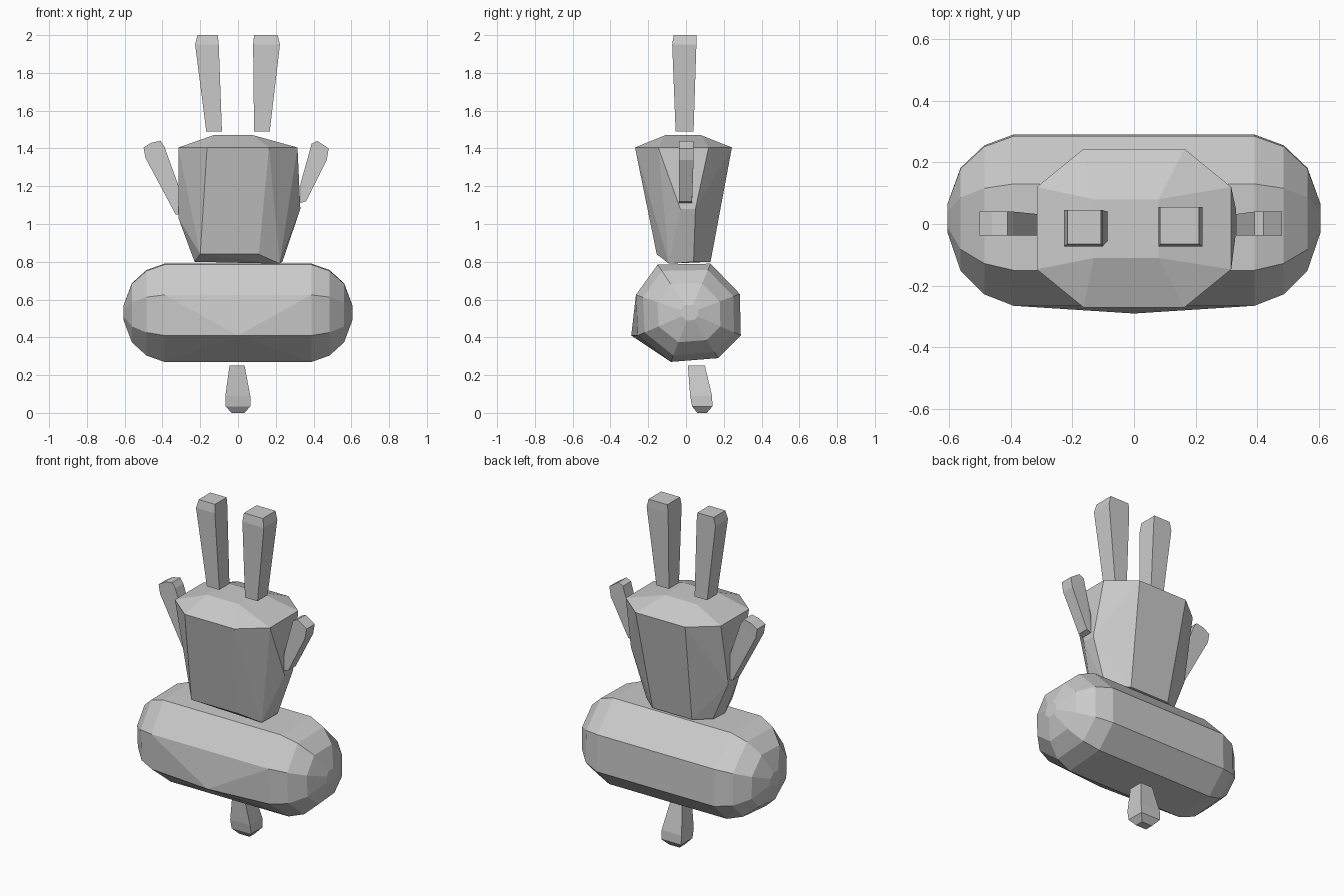
import bpy, bmesh

if "Cube" in bpy.data.objects:
    bpy.data.objects.remove(bpy.data.objects["Cube"])


def hull(name, points):
    """Faceted convex solid around a few cross-section points."""
    bm = bmesh.new()
    for p in points:
        bm.verts.new(p)
    res = bmesh.ops.convex_hull(bm, input=bm.verts[:])
    loose = [v for v in bm.verts if not v.link_faces]
    bmesh.ops.delete(bm, geom=loose, context='VERTS')
    bmesh.ops.dissolve_limit(bm, angle_limit=0.03, verts=bm.verts[:], edges=bm.edges[:])
    bmesh.ops.recalc_face_normals(bm, faces=bm.faces[:])
    me = bpy.data.meshes.new(name)
    bm.to_mesh(me)
    bm.free()
    ob = bpy.data.objects.new(name, me)
    bpy.context.collection.objects.link(ob)
    return ob


def rect(z, x0, x1, y0, y1):
    return [(x, y, z) for x in (x0, x1) for y in (y0, y1)]


def octagon(z, x0, x1, y0, y1, cut=0.26):
    dx, dy = (x1 - x0) * cut, (y1 - y0) * cut
    pts = []
    for a, b in ((x0, dx), (x1, -dx)):
        for c, d in ((y0, dy), (y1, -dy)):
            pts += [(a + b, c, z), (a, c + d, z)]
    return pts


# Body: rounded capsule lying along x
section = [(-0.15, 0.785), (0.13, 0.79), (0.285, 0.63), (0.29, 0.41),
           (0.17, 0.29), (-0.08, 0.27), (-0.255, 0.41), (-0.265, 0.625)]
cy, cz = 0.02, 0.53
body = [(0, -0.29, 0.41)]
for x, s in ((0.39, 1.0), (0.485, 0.87), (0.562, 0.6), (0.605, 0.16)):
    for side in (-1, 1):
        body += [(side * x, cy + (y - cy) * s, cz + (z - cz) * s) for y, z in section]
hull("body", body)

# Head: tapered octagonal block with a low cap
head = octagon(1.405, -0.315, 0.315, -0.27, 0.243, 0.24)
head[:] = [(x, y, z) for x, y, z in head]
head += rect(1.47, -0.13, 0.08, -0.11, 0.08)
head += [(-0.315, -0.05, 1.03), (-0.315, 0.05, 1.03), (0.33, -0.03, 1.08), (0.33, 0.05, 1.08)]
head += [(-0.2, -0.155, 0.84), (0.11, -0.155, 0.84), (-0.23, -0.04, 0.8), (0.22, -0.09, 0.79),
         (0.235, 0.04, 0.8), (-0.22, 0.06, 0.8), (-0.13, 0.13, 0.8), (0.13, 0.13, 0.8)]
hull("head", head)

# Ears: upright tapered bars, chamfered at the top
for name, m, top, y1 in (("ear_left", -1, (0.107, 0.215), 0.045), ("ear_right", 1, (0.085, 0.21), 0.055)):
    lo = (0.085, 0.168)
    pts = []
    for z, (a, b), ya, yb in ((1.49, lo, -0.055, 0.04),
                              (1.95, (top[0] - 0.005, top[1] + 0.012), -0.073, y1),
                              (2.0, top, -0.065, y1)):
        pts += rect(z, m * a, m * b, ya, yb)
    hull(name, pts)

# Arms: flat paddles angled up and outwards
arms = {
    "arm_left": [(-0.41, 1.44), (-0.46, 1.43), (-0.5, 1.405), (-0.49, 1.35),
                 (-0.33, 1.05), (-0.31, 1.05), (-0.31, 1.19), (-0.39, 1.41)],
    "arm_right": [(0.39, 1.425), (0.42, 1.44), (0.48, 1.40), (0.47, 1.34),
                  (0.36, 1.12), (0.33, 1.11), (0.33, 1.21)],
}
for name, outline in arms.items():
    hull(name, [(x, y, z) for x, z in outline for y in (-0.037, 0.04 if z > 1.3 else 0.032)])

# Foot: small peg below the body
foot = rect(0.25, -0.045, 0.035, 0.01, 0.1)
foot += rect(0.09, -0.067, 0.065, 0.022, 0.138)
foot += rect(0.035, -0.065, 0.065, 0.032, 0.14)
foot += rect(0.0, -0.035, 0.035, 0.06, 0.11)
hull("foot", foot)
